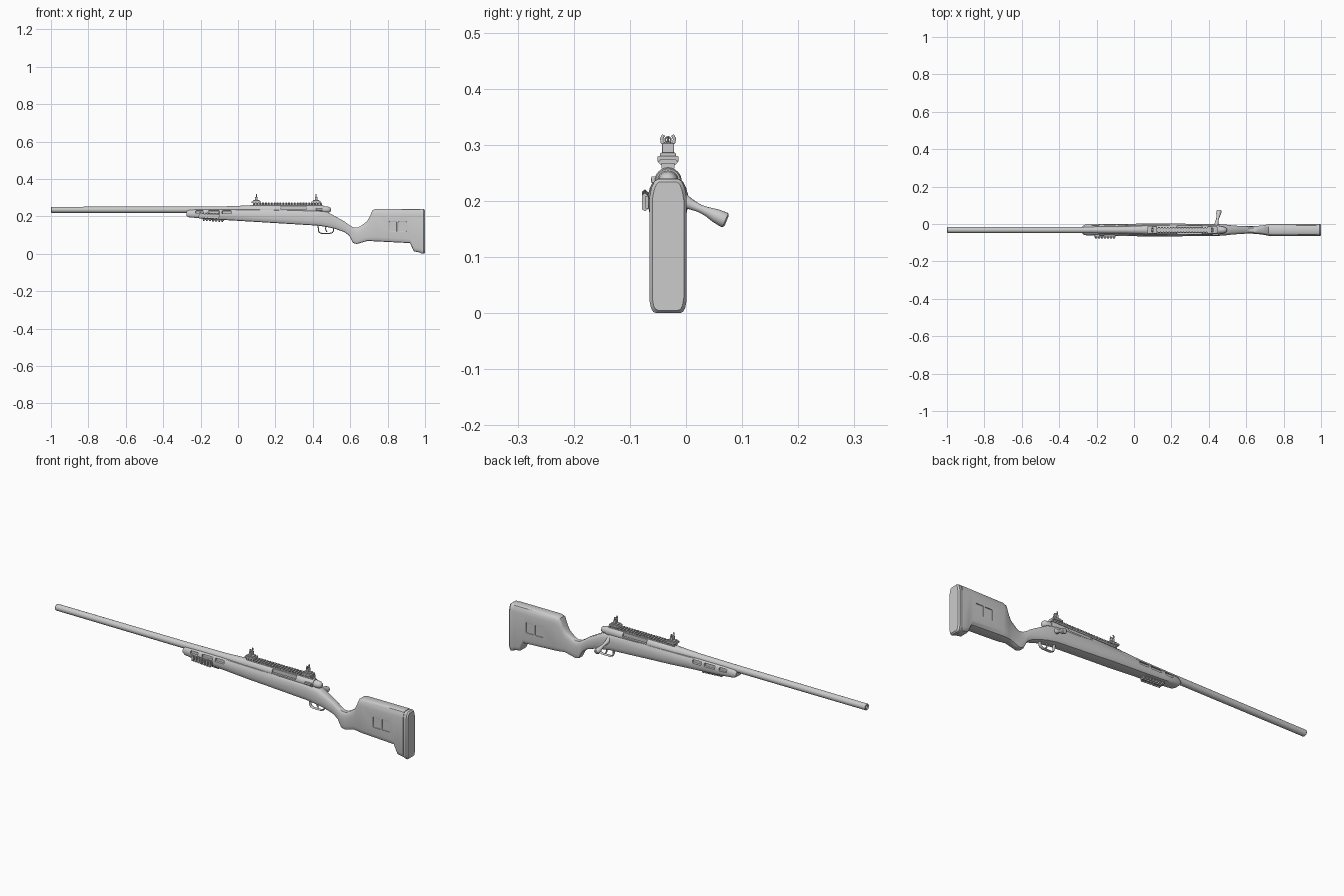
import bpy, bmesh, math
from mathutils import Vector, Matrix

if "Cube" in bpy.data.objects:
    bpy.data.objects.remove(bpy.data.objects["Cube"])

C = -0.032      # side-to-side centre of the rifle
AX = 0.235      # bore height


def finish(name, bm, angle=35, bevel=0):
    bmesh.ops.recalc_face_normals(bm, faces=bm.faces)
    me = bpy.data.meshes.new(name)
    bm.to_mesh(me)
    bm.free()
    ob = bpy.data.objects.new(name, me)
    bpy.context.collection.objects.link(ob)
    if bevel:
        m = ob.modifiers.new("bevel", 'BEVEL')
        m.width, m.segments = bevel, 2
    smooth(ob, angle)
    return ob


def smooth(ob, angle=35):
    bpy.ops.object.select_all(action='DESELECT')
    ob.select_set(True)
    bpy.context.view_layer.objects.active = ob
    bpy.ops.object.shade_smooth_by_angle(angle=math.radians(angle))


def add_box(bm, centre, size, mat=Matrix()):
    bmesh.ops.create_cube(bm, size=1, matrix=mat @ Matrix.Translation(centre) @ Matrix.Diagonal((*size, 1)))


def boxes(name, items, bevel=0):
    bm = bmesh.new()
    for c, s in items:
        add_box(bm, c, s)
    return finish(name, bm, bevel=bevel)


def loft(name, rings, closed=False):
    bm = bmesh.new()
    vs = [[bm.verts.new(p) for p in r] for r in rings]
    n = len(vs[0])
    for a, b in zip(vs, vs[1:]):
        for i in range(n):
            bm.faces.new((a[i], a[(i + 1) % n], b[(i + 1) % n], b[i]))
    bm.faces.new(vs[0])
    bm.faces.new(vs[-1])
    return finish(name, bm)


def lathe(name, profile, n=32):
    return loft(name, [[(x, C + r * math.cos(2 * math.pi * i / n), AX + r * math.sin(2 * math.pi * i / n))
                        for i in range(n)] for x, r in profile])


def section(x, zb, zt, w):
    h = zt - zb
    s, b = min(.032, .42 * h), min(.022, .35 * h)
    half = [(.55, zt), (.74, zt - .12 * s), (.9, zt - .5 * s), (1, zt - s),
            (1, zb + b), (.92, zb + .4 * b), (.8, zb + .1 * b), (.62, zb)]
    return [(x, C + w * f, z) for f, z in half] + [(x, C - w * f, z) for f, z in reversed(half)]


def tube(name, pts, flat=1):
    cu = bpy.data.curves.new(name, 'CURVE')
    cu.dimensions, cu.bevel_depth, cu.bevel_resolution, cu.use_fill_caps = '3D', 1, 5, True
    sp = cu.splines.new('POLY')
    sp.points.add(len(pts) - 1)
    for p, (x, y, z, r) in zip(sp.points, pts):
        p.co, p.radius = (x, y, z, 1), r
    ob = bpy.data.objects.new(name, cu)
    bpy.context.collection.objects.link(ob)
    bpy.ops.object.select_all(action='DESELECT')
    ob.select_set(True)
    bpy.context.view_layer.objects.active = ob
    bpy.ops.object.convert(target='MESH')
    ob = bpy.context.object
    for v in ob.data.vertices:
        v.co.y = C + (v.co.y - C) * flat
    smooth(ob, 40)
    return ob


def cut(ob, items, bevel=.003):
    cutter = boxes("cutter", items, bevel)
    cutter.hide_render = True
    m = ob.modifiers.new("cut", 'BOOLEAN')
    m.operation, m.object, m.solver = 'DIFFERENCE', cutter, 'EXACT'
    bpy.ops.object.select_all(action='DESELECT')
    bpy.context.view_layer.objects.active = ob
    ob.select_set(True)
    bpy.ops.object.modifier_apply(modifier=m.name)
    bpy.data.objects.remove(cutter)
    smooth(ob)


def rail(name, length, teeth, width, mat):
    # slotted accessory rail: narrow base with evenly spaced wide teeth
    bm = bmesh.new()
    add_box(bm, (0, 0, .003), (length, width * .7, .010), mat)
    pitch = length / teeth
    for i in range(teeth):
        x = -length / 2 + pitch * (i + .5)
        prof = [(-.36, .004), (-.5, .008), (-.5, .010), (-.4, .014), (.4, .014), (.5, .010), (.5, .008), (.36, .004)]
        a, b = [[bm.verts.new(mat @ Vector((x + d * pitch * .29, u * width, z))) for u, z in prof] for d in (-1, 1)]
        bm.faces.new(a)
        bm.faces.new(b)
        for k in range(8):
            bm.faces.new((a[k], a[(k + 1) % 8], b[(k + 1) % 8], b[k]))
    return finish(name, bm)


# Stock: (x, bottom, top, half width)
stations = [(-.275, .202, .226, .022), (-.262, .195, .235, .028), (-.18, .187, .237, .031), (0, .176, .238, .033),
            (.1, .170, .238, .036), (.2, .164, .236, .034), (.43, .150, .232, .032), (.48, .142, .222, .030),
            (.52, .133, .200, .025), (.57, .115, .172, .021), (.595, .096, .153, .020), (.615, .058, .142, .020),
            (.635, .052, .139, .020), (.655, .058, .147, .021), (.69, .068, .173, .025), (.705, .068, .200, .028),
            (.72, .067, .234, .031), (.74, .066, .240, .033), (.92, .057, .240, .033), (.94, .013, .240, .033),
            (.976, .006, .240, .033)]
stock = loft("stock", [section(*s) for s in stations])
slots = [(-.205, .042), (-.13, .06), (-.06, .05)]
cuts = []
for s in (-1, 1):
    cuts += [((x, C + s * .036, .222), (l, .032, .016)) for x, l in slots]
    cuts += [((x, C + s * .036, .145), (.043, .014, .054)) for x in (.828, .879)]
cut(stock, cuts)

# Butt pad with rounded rear edge
loft("butt_pad", [section(.974, .006, .236, .030), section(.979, .002, .239, .032),
                  section(.993, 0, .239, .033), section(1, .005, .234, .028)])

# Barrel with recessed muzzle
lathe("barrel", [(-.95, .007), (-.996, .007), (-1, .013), (-.997, .016), (-.25, .017), (-.05, .019),
                 (.05, .023), (.08, .023)])

# Receiver with loading port
receiver = lathe("receiver", [(.06, .0225), (.064, .0245), (.45, .0245), (.458, .022)])
cut(receiver, [((.297, C + s * .023, .248), (.135, .020, .022)) for s in (-1, 1)], 0)
boxes("bolt_stop", [((.435, C - .025, .238), (.035, .010, .012))], .002)

# Bolt shroud and handle
lathe("bolt_shroud", [(.44, .017), (.462, .019), (.482, .017), (.493, .012), (.496, .007)])
tube("bolt_handle", [(.438, -.025, .222, .010), (.440, -.008, .206, .011), (.442, .006, .195, .010),
                     (.446, .024, .187, .007), (.449, .038, .181, .0085), (.452, .053, .174, .0125),
                     (.455, .067, .167, .014), (.455, .070, .1655, .0135), (.455, .0725, .1645, .010)])

# Trigger and guard
tube("trigger_guard", [(x, C, z, .0028) for x, z in [(.428, .155), (.430, .124), (.435, .114), (.446, .109),
     (.492, .109), (.504, .113), (.510, .122), (.512, .142)]], 3)
tube("trigger", [(x, C, z, .003) for x, z in [(.472, .150), (.468, .136), (.470, .125), (.476, .116)]], 1.5)

# Accessory rails: top, under the forend, on the left of the forend
rail("top_rail", .37, 24, .034, Matrix.Translation((.265, C, .260)))
slope = Matrix.Rotation(math.radians(3.5), 4, 'Y')
rail("lower_rail", .115, 7, .032, Matrix.Translation((-.133, C, .187)) @ slope @ Matrix.Rotation(math.pi, 4, 'X'))
rail("side_rail", .11, 7, .032, Matrix.Translation((-.155, C - .032, .201)) @ slope
     @ Matrix.Rotation(math.pi / 2, 4, 'X'))

# Flip-up sights: clamp, post and two ears
for name, x in (("front_sight", .098), ("rear_sight", .418)):
    boxes(name + "_base", [((x, C, .275), (.052, .038, .010)), ((x, C, .281), (.036, .028, .010))], .002)
    boxes(name + "_post", [((x, C, .292), (.014, .021, .022))], .0015)
    for side, s in (("left", -1), ("right", 1)):
        tube(f"{name}_{side}_ear", [(x, C + s * y, z, .003) for y, z in
             [(.006, .301), (.0105, .305), (.0115, .311), (.008, .3175)]])
    if name == "front_sight":
        tube("front_sight_pin", [(x, C, .300, .0018), (x, C, .313, .0014)])
    else:
        bpy.ops.mesh.primitive_torus_add(location=(x, C, .309), rotation=(0, math.pi / 2, 0), major_radius=.005,
                                         minor_radius=.0016, major_segments=20, minor_segments=8)
        bpy.context.object.name = "rear_sight_ring"
        smooth(bpy.context.object)
